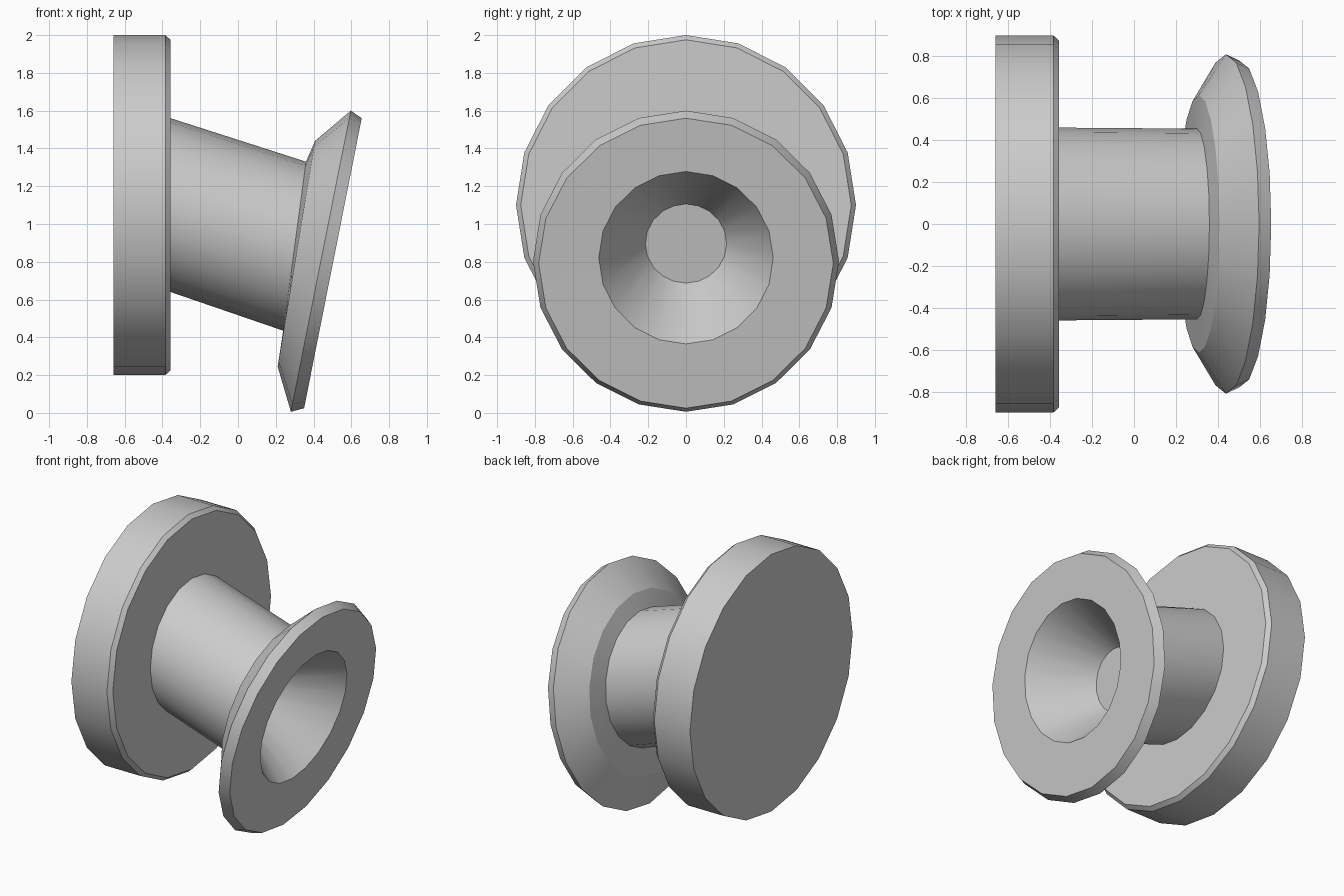
import bpy, bmesh
from math import sin, cos, radians, tau

if "Cube" in bpy.data.objects:
    bpy.data.objects.remove(bpy.data.objects["Cube"])

SIDES = 20

# Each ring: top point (x, z), bottom point (x, z), half width in y
RINGS = [
    # round base plate with a chamfered front edge
    (-0.66, 2.00, -0.66, 0.20, 0.90),
    (-0.385, 2.00, -0.385, 0.20, 0.90),
    (-0.357, 1.975, -0.357, 0.225, 0.875),
    # slanted neck
    (-0.357, 1.56, -0.357, 0.64, 0.46),
    (0.36, 1.33, 0.24, 0.435, 0.455),
    # tilted flared head
    (0.408, 1.44, 0.21, 0.245, 0.615),
    (0.597, 1.60, 0.28, 0.006, 0.81),
    (0.655, 1.56, 0.35, 0.025, 0.78),
    # tapered recess in the head
    (0.599, 1.278, 0.417, 0.365, 0.462),
    (0.17, 1.106, 0.086, 0.687, 0.215),
]


def loft(name, rings):
    """Skin a closed tube through elliptical rings and cap both ends."""
    bm = bmesh.new()
    loops = []
    for xt, zt, xb, zb, ry in rings:
        cx, cz, hx, hz = (xt + xb) / 2, (zt + zb) / 2, (xt - xb) / 2, (zt - zb) / 2
        angles = [tau * i / SIDES for i in range(SIDES)]
        loops.append([bm.verts.new((cx + hx * cos(a), ry * sin(a), cz + hz * cos(a)))
                      for a in angles])
    for a, b in zip(loops, loops[1:]):
        for i in range(SIDES):
            j = (i + 1) % SIDES
            bm.faces.new((a[i], a[j], b[j], b[i]))
    bm.faces.new(loops[0])
    bm.faces.new(loops[-1])
    bmesh.ops.recalc_face_normals(bm, faces=bm.faces)
    mesh = bpy.data.meshes.new(name)
    bm.to_mesh(mesh)
    bm.free()
    obj = bpy.data.objects.new(name, mesh)
    bpy.context.collection.objects.link(obj)
    bpy.ops.object.select_all(action='DESELECT')
    obj.select_set(True)
    bpy.context.view_layer.objects.active = obj
    bpy.ops.object.shade_smooth_by_angle(angle=radians(25))
    return obj


loft("flanged_knob", RINGS)
